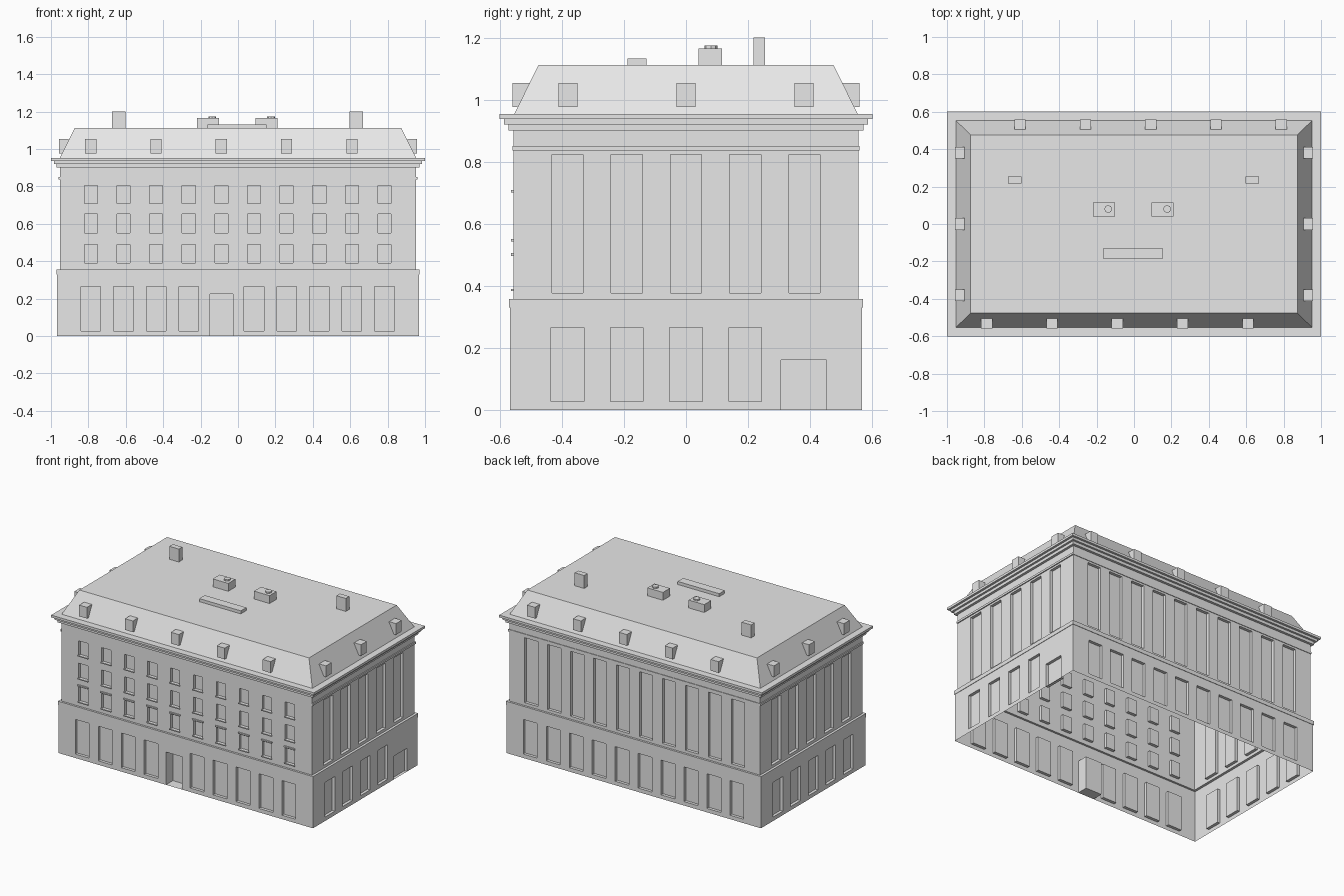
import bpy, bmesh
from mathutils import Vector

cube = bpy.data.objects.get("Cube")
if cube:
    bpy.data.objects.remove(cube, do_unlink=True)

stone = bpy.data.materials.new("light_grey")
stone.use_nodes = True
stone.diffuse_color = (0.8, 0.8, 0.8, 1)
stone.node_tree.nodes["Principled BSDF"].inputs["Base Color"].default_value = (0.8, 0.8, 0.8, 1)


def finish(name, bm):
    bmesh.ops.remove_doubles(bm, verts=bm.verts, dist=0.0005)
    mesh = bpy.data.meshes.new(name)
    bm.to_mesh(mesh)
    bm.free()
    mesh.materials.append(stone)
    bpy.context.collection.objects.link(bpy.data.objects.new(name, mesh))


def quad(bm, points):
    bm.faces.new([bm.verts.new(p) for p in points])


def add_box(bm, x0, x1, y0, y1, z0, z1):
    made = bmesh.ops.create_cube(bm, size=1)["verts"]
    for v in made:
        v.co = (x1 if v.co.x > 0 else x0, y1 if v.co.y > 0 else y0, z1 if v.co.z > 0 else z0)


def box(name, *extent):
    bm = bmesh.new()
    add_box(bm, *extent)
    finish(name, bm)


# Thin wall with recessed openings, each (centre, width, bottom, top, depth)
def wall(bm, u, half, dist, z0, z1, openings):
    u = Vector((*u, 0))
    n = u.cross(Vector((0, 0, 1)))

    def at(a, z, d=0):
        return u * a + n * (dist - d) + Vector((0, 0, z))

    holes = [(c - w / 2, c + w / 2, b, t, d) for c, w, b, t, d in openings]
    cuts = sorted({-half, half, *(round(e, 4) for h in holes for e in h[:2])})
    levels = sorted({z0, z1, *(e for h in holes for e in h[2:4])})
    for a, b in zip(cuts, cuts[1:]):
        for lo, hi in zip(levels, levels[1:]):
            ma, mz = (a + b) / 2, (lo + hi) / 2
            if not any(h[0] < ma < h[1] and h[2] < mz < h[3] for h in holes):
                quad(bm, [at(a, lo), at(b, lo), at(b, hi), at(a, hi)])
    for a, b, lo, hi, d in holes:
        rim = [(a, lo), (b, lo), (b, hi), (a, hi)]
        quad(bm, [at(*p, d) for p in rim])
        for p, q in zip(rim, rim[1:] + rim[:1]):
            quad(bm, [at(*p), at(*q), at(*q, d), at(*p, d)])


# Rectangular rings (half x, half y, z) joined one above the other
def rings(bm, profile, cap=False):
    loops = [[Vector((sx * x, sy * y, z)) for sx, sy in ((-1, -1), (1, -1), (1, 1), (-1, 1))]
             for x, y, z in profile]
    for low, high in zip(loops, loops[1:]):
        for i in range(4):
            j = (i + 1) % 4
            quad(bm, [low[i], low[j], high[j], high[i]])
    if cap:
        quad(bm, loops[-1])


FRONT, RIGHT, BACK, LEFT = (1, 0), (0, 1), (-1, 0), (0, -1)
bays = [-0.787 + 0.1745 * i for i in range(10)]
side_bays = [0.191 * i for i in range(-2, 3)]
DEEP = 0.02


def ground_window(c):
    return (c, 0.105, 0.027, 0.265, DEEP)


def tall_panel(c):
    return (c, 0.1, 0.377, 0.823, DEEP)


# Ground floor with entrance and side gate
GX, GY, GTOP = 0.967, 0.567, 0.33
bm = bmesh.new()
entrance = (bays[4], 0.123, 0, 0.225, 0.075)
gate = (0.38, 0.147, 0, 0.16, DEEP)
wall(bm, FRONT, GX, GY, 0, GTOP, [ground_window(c) for i, c in enumerate(bays) if i != 4] + [entrance])
wall(bm, BACK, GX, GY, 0, GTOP, [ground_window(c) for c in bays])
wall(bm, RIGHT, GY, GX, 0, GTOP, [ground_window(c) for c in side_bays[:4]] + [gate])
wall(bm, LEFT, GY, GX, 0, GTOP, [ground_window(c) for c in side_bays])
finish("ground_floor_walls", bm)

# Ledge above the ground floor
UX, UY, UBASE, UTOP = 0.953, 0.556, 0.357, 0.9
bm = bmesh.new()
rings(bm, [(GX, GY, GTOP), (0.97, 0.57, GTOP), (0.97, 0.57, UBASE), (UX, UY, UBASE)])
finish("ground_floor_ledge", bm)

# Upper floors
bm = bmesh.new()
rows = [(0.387, 0.49), (0.547, 0.652), (0.705, 0.806)]
wall(bm, FRONT, UX, UY, UBASE, UTOP, [(c, 0.07, lo, hi, DEEP) for c in bays for lo, hi in rows])
wall(bm, BACK, UX, UY, UBASE, UTOP, [tall_panel(c) for c in bays])
for side in (RIGHT, LEFT):
    wall(bm, side, UY, UX, UBASE, UTOP, [tall_panel(c) for c in side_bays])
finish("upper_walls", bm)

# Window sills and first-row lintels
bm = bmesh.new()
for c in bays:
    for lo, hi in rows:
        add_box(bm, c - 0.039, c + 0.039, -UY - 0.008, -UY, lo - 0.004, lo + 0.003)
    add_box(bm, c - 0.041, c + 0.041, -UY - 0.008, -UY, 0.496, 0.505)
finish("window_sills", bm)

# String course on sides and back
for name, extent in {"right_band": (UX, UX + 0.007, -UY - 0.003, UY + 0.004),
                     "left_band": (-UX - 0.007, -UX, -UY - 0.003, UY + 0.004),
                     "back_band": (-UX, UX, UY, UY + 0.004)}.items():
    box(name, *extent, 0.836, 0.85)

# Stepped cornice and mansard roof
bm = bmesh.new()
profile = [(UX, UY, UTOP)]
for out, lo, hi in ((0.017, UTOP, 0.92), (0.031, 0.92, 0.937), (0.046, 0.937, 0.953)):
    profile += [(UX + out, UY + out, lo), (UX + out, UY + out, hi)]
profile += [(UX, UY - 0.002, 0.953), (0.873, 0.476, 1.111)]
rings(bm, profile, cap=True)
finish("cornice_and_roof", bm)

# Dormers
bm = bmesh.new()
for c in bays[::2]:
    for s in (-1, 1):
        x, inner, outer = -s * c, 0.505 * s, 0.559 * s
        add_box(bm, x - 0.03, x + 0.03, min(inner, outer), max(inner, outer), 0.977, 1.054)
for y in (-0.38, 0, 0.38):
    add_box(bm, 0.905, 0.957, y - 0.031, y + 0.031, 0.977, 1.054)
    add_box(bm, -0.957, -0.905, y - 0.031, y + 0.031, 0.977, 1.054)
bmesh.ops.recalc_face_normals(bm, faces=bm.faces)
finish("dormers", bm)

# Rooftop chimneys, vent housings and skylight
ROOF = 1.11
for side, chimney, housing, vent in (("left", 0.632, 0.153, 0.177), ("right", -0.638, -0.161, -0.138)):
    box(side + "_chimney", chimney - 0.036, chimney + 0.036, 0.217, 0.255, ROOF, 1.2)
    box(side + "_vent_housing", housing - 0.059, housing + 0.059, 0.04, 0.116, ROOF, 1.165)
    bpy.ops.mesh.primitive_cylinder_add(vertices=8, radius=0.021, depth=0.02, location=(vent, 0.08, 1.165))
    cap = bpy.context.object
    cap.name = side + "_vent_cap"
    cap.data.materials.append(stone)
box("skylight", -0.163, 0.153, -0.188, -0.128, ROOF, 1.132)
